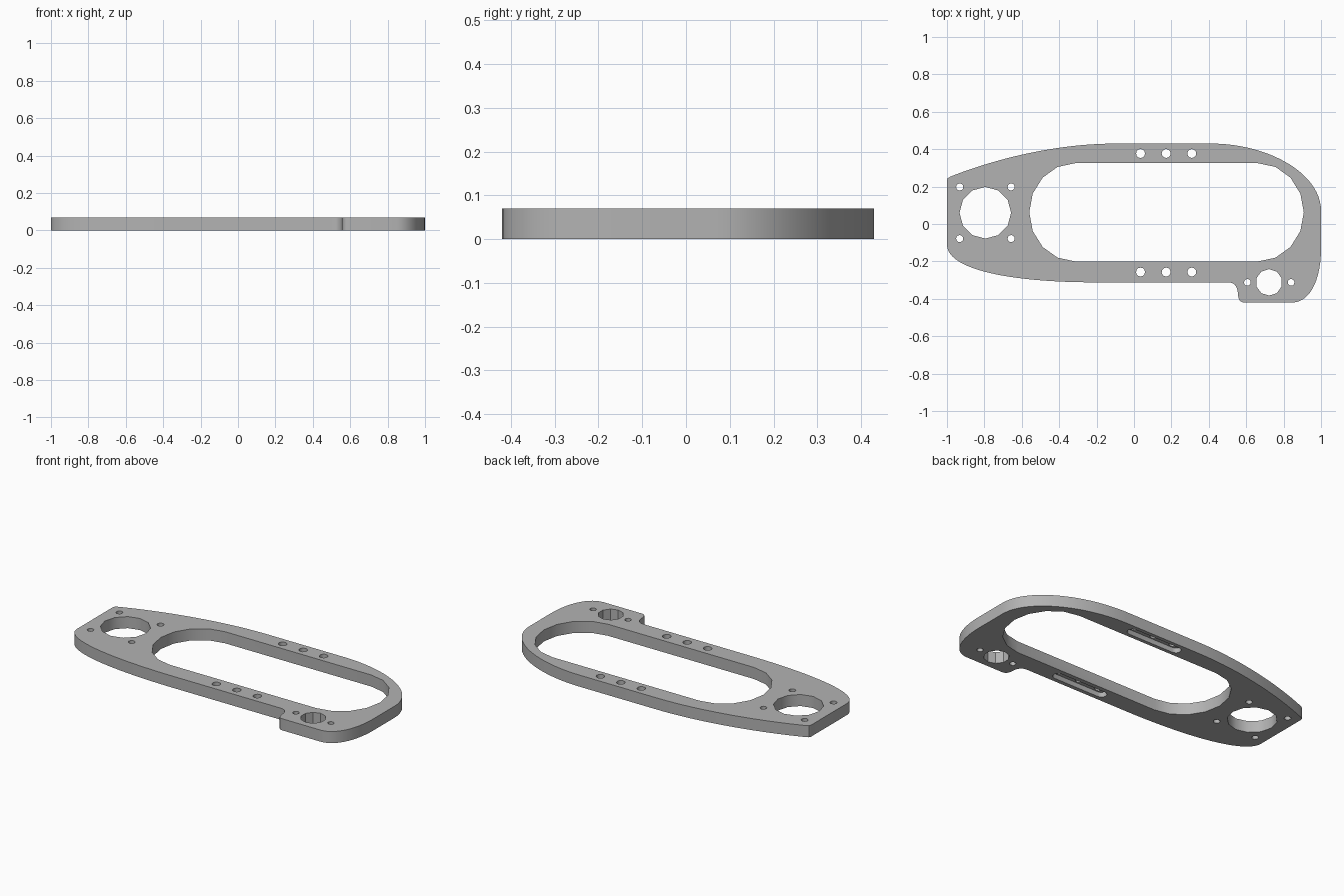
import bpy
import bmesh
from math import cos, sin, pi, radians
from mathutils import Vector
from mathutils.geometry import interpolate_bezier

THICK = 0.07
SLOT_DEPTH = 0.03

cube = bpy.data.objects.get("Cube")
if cube:
    bpy.data.objects.remove(cube, do_unlink=True)

grey = bpy.data.materials.new("plain grey")
grey.use_nodes = True
colour = (0.45, 0.45, 0.45, 1)
grey.diffuse_color = colour
grey.node_tree.nodes["Principled BSDF"].inputs["Base Color"].default_value = colour


def ring(cx, cy, r, sides, turn=0.0):
    return [(cx + r * cos(turn + 2 * pi * i / sides),
             cy + r * sin(turn + 2 * pi * i / sides)) for i in range(sides)]


def stadium(x0, x1, cy, rx, ry, steps):
    """Long hole with rounded ends, arcs centred at x0 and x1."""
    right = [(x1 + rx * cos(a), cy + ry * sin(a))
             for a in (-pi / 2 + pi * i / steps for i in range(steps + 1))]
    left = [(x0 + x1 - x, 2 * cy - y) for x, y in right]
    return right + left


def prisms(name, loops, z0, z1):
    """One object made of vertical prisms, one for each closed loop."""
    bm = bmesh.new()
    for loop in loops:
        face = bm.faces.new([bm.verts.new((x, y, z0)) for x, y in loop])
        top = bmesh.ops.extrude_face_region(bm, geom=[face])["geom"]
        bmesh.ops.translate(bm, vec=(0, 0, z1 - z0),
                            verts=[v for v in top if isinstance(v, bmesh.types.BMVert)])
    bmesh.ops.recalc_face_normals(bm, faces=bm.faces)
    mesh = bpy.data.meshes.new(name)
    bm.to_mesh(mesh)
    bm.free()
    mesh.materials.append(grey)
    obj = bpy.data.objects.new(name, mesh)
    bpy.context.collection.objects.link(obj)
    return obj


# Outer outline: curved stretches joined by straight edges, clockwise from the right-hand end
curves = [
    ((-1, 0.235), (-1, 0.25), (-0.985, 0.25), (-0.965, 0.26), 4),
    ((-0.965, 0.26), (-0.72, 0.355), (-0.4, 0.43), (-0.1, 0.43), 20),
    ((0.41, 0.43), (0.72, 0.43), (1, 0.27), (1, 0.07), 24),
    ((1, -0.13), (1, -0.3), (0.94, -0.42), (0.845, -0.42), 14),
    ((0.595, -0.42), (0.57, -0.42), (0.56, -0.41), (0.556, -0.38), 6),
    ((0.556, -0.38), (0.555, -0.335), (0.54, -0.312), (0.5, -0.312), 8),
    ((-0.2, -0.312), (-0.68, -0.312), (-1, -0.24), (-1, -0.11), 24),
]
outline = []
for a, b, c, d, steps in curves:
    for p in interpolate_bezier(Vector(a), Vector(b), Vector(c), Vector(d), steps):
        if not outline or (p.xy - Vector(outline[-1])).length > 1e-4:
            outline.append((p.x, p.y))
plate = prisms("mounting_plate", [outline], 0, THICK)

# Through holes
bolt_rows = (0.377, -0.257)
holes = [
    stadium(-0.315, 0.663, 0.0625, 0.245, 0.2625, 8),
    ring(-0.795, 0.06, 0.138, 12),
    ring(0.722, -0.312, 0.071, 10, radians(18)),
]
holes += [ring(x, y, 0.019, 12) for x in (-0.932, -0.657) for y in (0.198, -0.078)]
holes += [ring(x, -0.312, 0.018, 12) for x in (0.606, 0.84)]
holes += [ring(x, y, 0.024, 12) for x in (0.035, 0.172, 0.309) for y in bolt_rows]

# Shallow slots under the two bolt rows
slots = [stadium(0.017, 0.327, y, 0.03, 0.03, 8) for y in bolt_rows]

cutters = [prisms("hole_cutter", holes, -0.1, THICK + 0.1),
           prisms("slot_cutter", slots, -0.1, SLOT_DEPTH)]
for cutter in cutters:
    cutter.hide_render = True
    cut = plate.modifiers.new(cutter.name, "BOOLEAN")
    cut.operation = "DIFFERENCE"
    cut.solver = "EXACT"
    cut.object = cutter

bpy.ops.object.select_all(action="DESELECT")
plate.select_set(True)
bpy.context.view_layer.objects.active = plate
for cutter in cutters:
    bpy.ops.object.modifier_apply(modifier=cutter.name)
    bpy.data.objects.remove(cutter, do_unlink=True)
bpy.ops.object.shade_smooth_by_angle(angle=radians(31))
